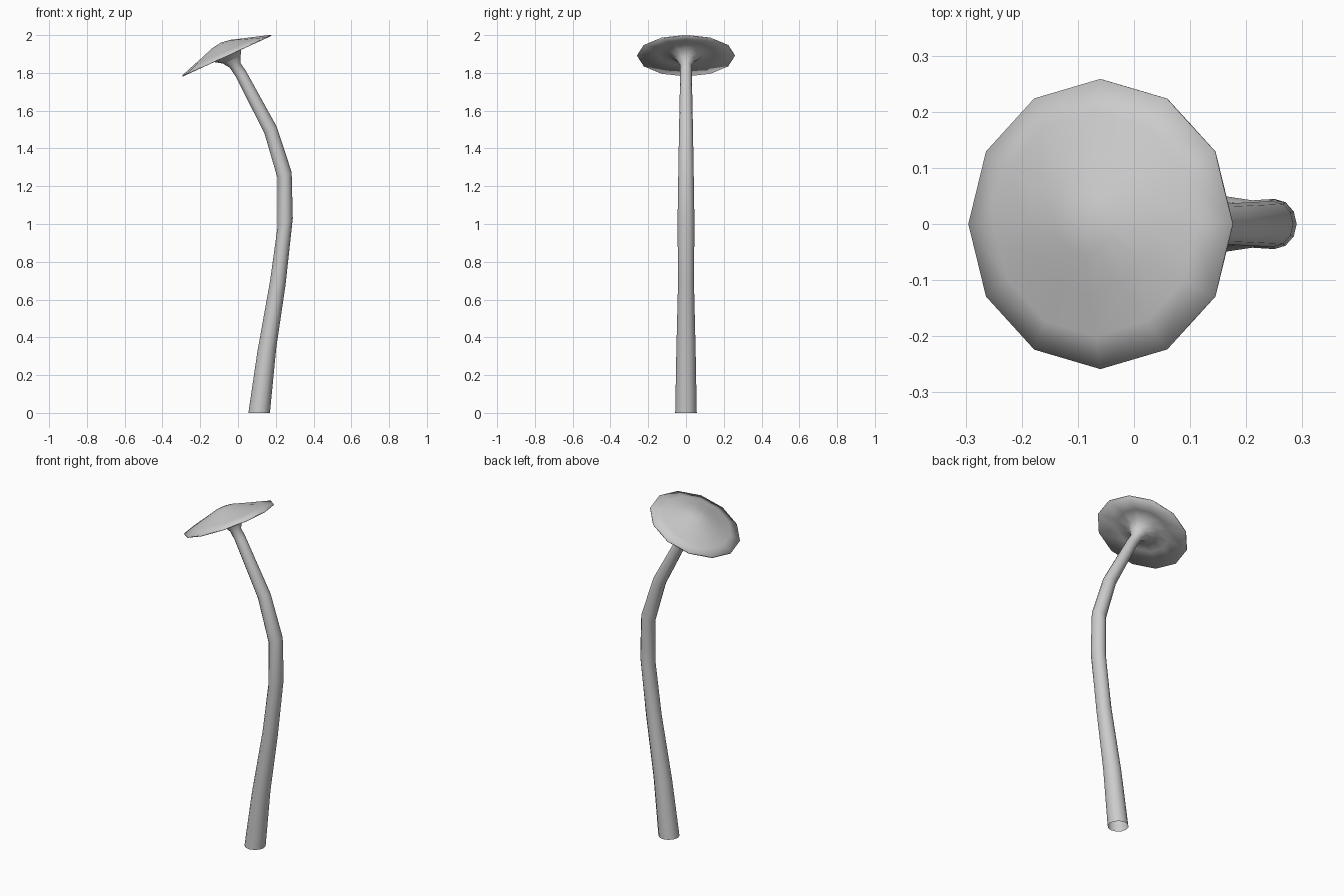
import bpy, bmesh, math
from mathutils import Vector

if "Cube" in bpy.data.objects:
    bpy.data.objects.remove(bpy.data.objects["Cube"])

SIDES = 12


def make_ring(bm, left, right):
    """Circle whose diameter runs from left to right in the xz plane."""
    a, b = Vector((left[0], 0, left[1])), Vector((right[0], 0, right[1]))
    mid, half = (a + b) / 2, (b - a) / 2
    side = Vector((0, half.length, 0))
    return [bm.verts.new(mid + half * math.cos(t) + side * math.sin(t))
            for t in (2 * math.pi * i / SIDES for i in range(SIDES))]


def skin(name, pairs, tip=None):
    bm = bmesh.new()
    rings = [make_ring(bm, l, r) for l, r in pairs]
    for lo, hi in zip(rings, rings[1:]):
        for i in range(SIDES):
            j = (i + 1) % SIDES
            bm.faces.new((lo[i], lo[j], hi[j], hi[i]))
    if tip:
        top = bm.verts.new((tip[0], 0, tip[1]))
        for i in range(SIDES):
            bm.faces.new((rings[-1][i], rings[-1][(i + 1) % SIDES], top))
    for f in bm.faces:
        f.smooth = True
    mesh = bpy.data.meshes.new(name)
    bm.to_mesh(mesh)
    bm.free()
    bpy.context.collection.objects.link(bpy.data.objects.new(name, mesh))


# Cap frame: tilted disc centre, in-plane direction and axis
TILT = math.radians(24.6)
CX, CZ = -0.059, 1.891


def cap_point(u, h):
    return (CX + u * math.cos(TILT) - h * math.sin(TILT),
            CZ + u * math.sin(TILT) + h * math.cos(TILT))


def cap_ring(r, h):
    return cap_point(-r, h), cap_point(r, h)


# Bent, tapering stem with an open foot, flaring at the top
neck = ((-0.079, 1.849), (0.014, 1.889))
stem = [((0.055, 0), (0.169, 0)),
        ((0.102, 0.32), (0.202, 0.34)),
        ((0.170, 0.70), (0.252, 0.68)),
        ((0.210, 0.99), (0.290, 1.03)),
        ((0.210, 1.24), (0.284, 1.275)),
        ((0.140, 1.48), (0.205, 1.515)),
        ((-0.012, 1.78), (0.042, 1.81)),
        ((-0.043, 1.827), (0.013, 1.853)),
        neck]
skin("stem", stem)

# Cap: hollowed underside, thin rim, low domed top
cap = [neck, cap_ring(0.085, 0.004), cap_ring(0.15, 0.013),
       cap_ring(0.258, -0.003), cap_ring(0.2585, 0.003),
       cap_ring(0.20, 0.022), cap_ring(0.125, 0.045), cap_ring(0.055, 0.068)]
skin("cap", cap, tip=cap_point(0, 0.076))
